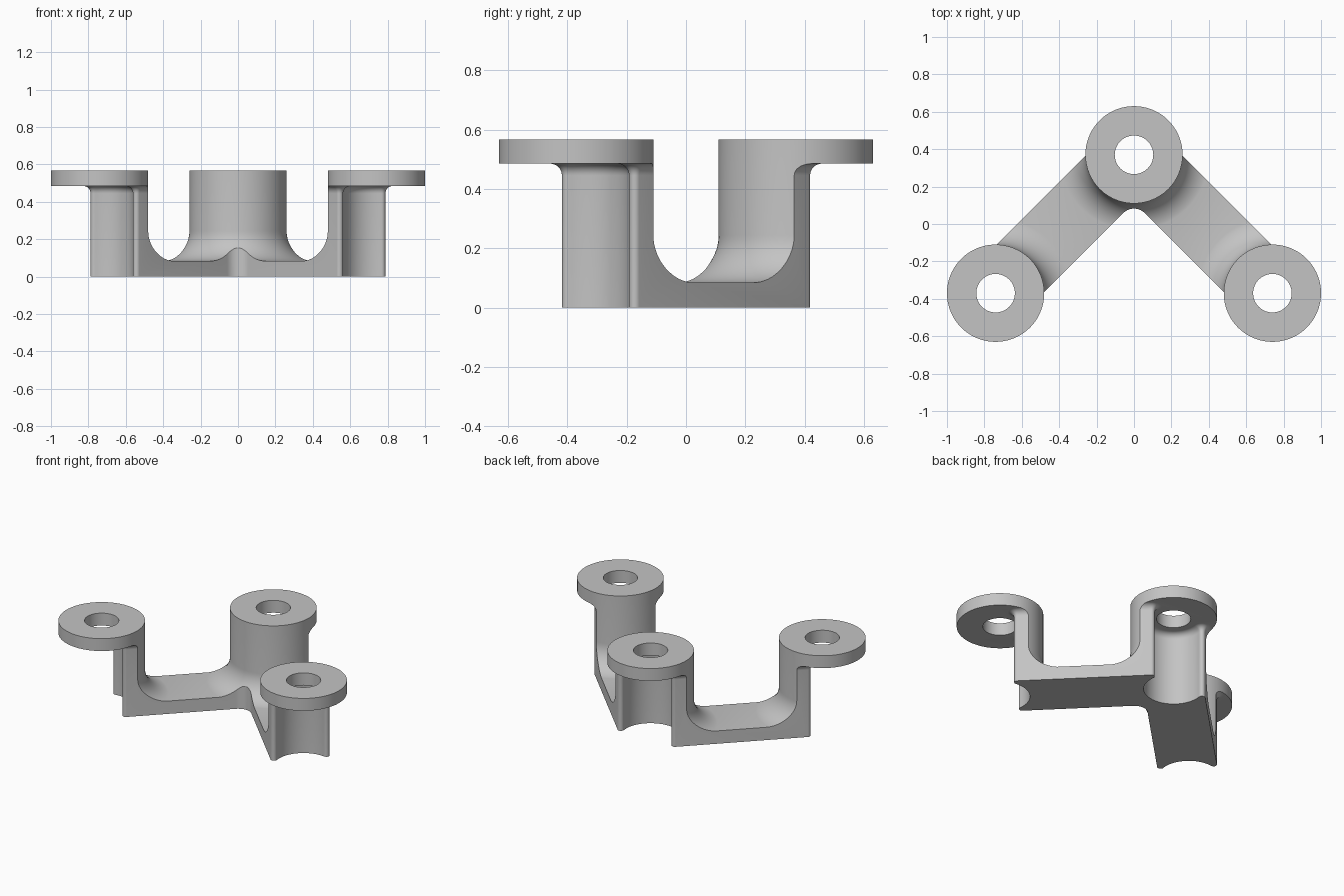
import bpy
import bmesh
from math import sin, cos, pi, radians, degrees, atan2, sqrt
from mathutils import Vector

cube = bpy.data.objects.get("Cube")
if cube:
    bpy.data.objects.remove(cube, do_unlink=True)

# Main dimensions
APEX, FOOT = Vector((0, 0.37)), Vector((0.74, -0.37))
CENTRES = [APEX, FOOT, Vector((-FOOT.x, FOOT.y))]
RING_R, HOLE_R, BORE_R = 0.26, 0.103, 0.18
HALF_WIDTH, TIP_R, CORNER_R = 0.18, 0.02, 0.08
FLOOR_Z, RING_Z, TOP_Z = 0.085, 0.485, 0.567
SWEEP_R, FLARE_R = 0.16, 0.04

steel = bpy.data.materials.new("mid grey")
steel.use_nodes = True
GREY = (0.55, 0.55, 0.55, 1)
steel.diffuse_color = GREY
steel.node_tree.nodes["Principled BSDF"].inputs["Base Color"].default_value = GREY


def loft(name, layers):
    """Closed solid skinned through stacked loops of points."""
    bm = bmesh.new()
    loops = [[bm.verts.new(p) for p in layer] for layer in layers]
    n = len(loops[0])
    for low, high in zip(loops, loops[1:]):
        for i in range(n):
            j = (i + 1) % n
            bm.faces.new((low[i], low[j], high[j], high[i]))
    bm.faces.new(loops[0][::-1])
    bm.faces.new(loops[-1])
    bmesh.ops.recalc_face_normals(bm, faces=bm.faces)
    mesh = bpy.data.meshes.new(name)
    bm.to_mesh(mesh)
    bm.free()
    obj = bpy.data.objects.new(name, mesh)
    bpy.context.collection.objects.link(obj)
    mesh.materials.append(steel)
    return obj


def turned(name, centre, profile, n=96):
    """Round solid from (radius, height) pairs."""
    ring = [(cos(2 * pi * i / n), sin(2 * pi * i / n)) for i in range(n)]
    return loft(name, [[(centre.x + r * x, centre.y + r * y, z) for x, y in ring]
                       for r, z in profile])


def slab(name, low, high):
    corners = [(-1.5, -1.2), (1.5, -1.2), (1.5, 1.2), (-1.5, 1.2)]
    return loft(name, [[(x, y, z) for x, y in corners] for z in (low, high)])


def combine(target, tool, operation):
    mod = target.modifiers.new(operation, "BOOLEAN")
    mod.operation, mod.object, mod.solver = operation, tool, "EXACT"
    bpy.context.view_layer.objects.active = target
    bpy.ops.object.modifier_apply(modifier=mod.name)
    bpy.data.objects.remove(tool, do_unlink=True)


def polar(centre, r, angle):
    return centre + r * Vector((cos(radians(angle)), sin(radians(angle))))


def arc(centre, r, start, end, side, n):
    """Arc as (point, outward normal); side is -1 on hollow arcs."""
    angles = [start + (end - start) * i / n for i in range(n + 1)]
    return [(polar(centre, r, a), side * polar(Vector((0, 0)), 1, a)) for a in angles]


# Outline of the bent arm: right half, then its mirror image
tip_v = HALF_WIDTH - TIP_R
tip_d = BORE_R + TIP_R
spread = degrees(atan2(tip_v, sqrt(tip_d ** 2 - tip_v ** 2)))
inner, outer, back = 135 + spread, 135 - spread, spread - 45
corner = APEX - Vector((0, (HALF_WIDTH + CORNER_R) * sqrt(2)))
half = (arc(corner, CORNER_R, 90, 45, -1, 8)
        + arc(polar(FOOT, tip_d, inner), TIP_R, 225, inner + 180, 1, 10)
        + arc(FOOT, BORE_R, inner, outer, -1, 28)[1:-1]
        + arc(polar(FOOT, tip_d, outer), TIP_R, outer + 180, 405, 1, 10)
        + arc(polar(APEX, tip_d, back), TIP_R, 45, back + 180, 1, 10)
        + arc(APEX, BORE_R, back, -90, -1, 26)[1:])
flip = Vector((-1, 1))
outline = half + [(p * flip, n * flip) for p, n in half[-2:0:-1]]


def level(z, grow):
    return [(*(p + n * grow), z) for p, n in outline]


# Body rises straight, then flares under the rings
STEPS = 8
turns = [pi / 2 * i / STEPS for i in range(STEPS + 1)]
layers = [level(0, 0)]
layers += [level(RING_Z - FLARE_R * (1 - sin(t)), FLARE_R * (1 - cos(t))) for t in turns]
layers.append(level(RING_Z + 0.02, FLARE_R))
bracket = loft("bracket", layers)
combine(bracket, slab("ring_plate", RING_Z, TOP_Z), "UNION")

# Envelope: arm floor plus three posts with swept feet
envelope = slab("envelope", -0.2, FLOOR_Z)
sweep = [pi / 2 * (1 - i / 16) for i in range(17)]
profile = [(RING_R + SWEEP_R, 0.02)]
profile += [(RING_R + SWEEP_R * (1 - cos(t)),
             FLOOR_Z - 0.001 + SWEEP_R * (1 - sin(t))) for t in sweep]
profile.append((RING_R, TOP_Z + 0.1))
for c in CENTRES:
    combine(envelope, turned("post", c, profile), "UNION")
combine(bracket, envelope, "INTERSECT")

# Screw holes through the rings
for c in CENTRES:
    combine(bracket, turned("hole", c, [(HOLE_R, RING_Z - 0.1), (HOLE_R, TOP_Z + 0.1)], 64),
            "DIFFERENCE")

bpy.ops.object.select_all(action="DESELECT")
bracket.select_set(True)
bpy.context.view_layer.objects.active = bracket
bpy.ops.object.shade_smooth_by_angle(angle=radians(30))
